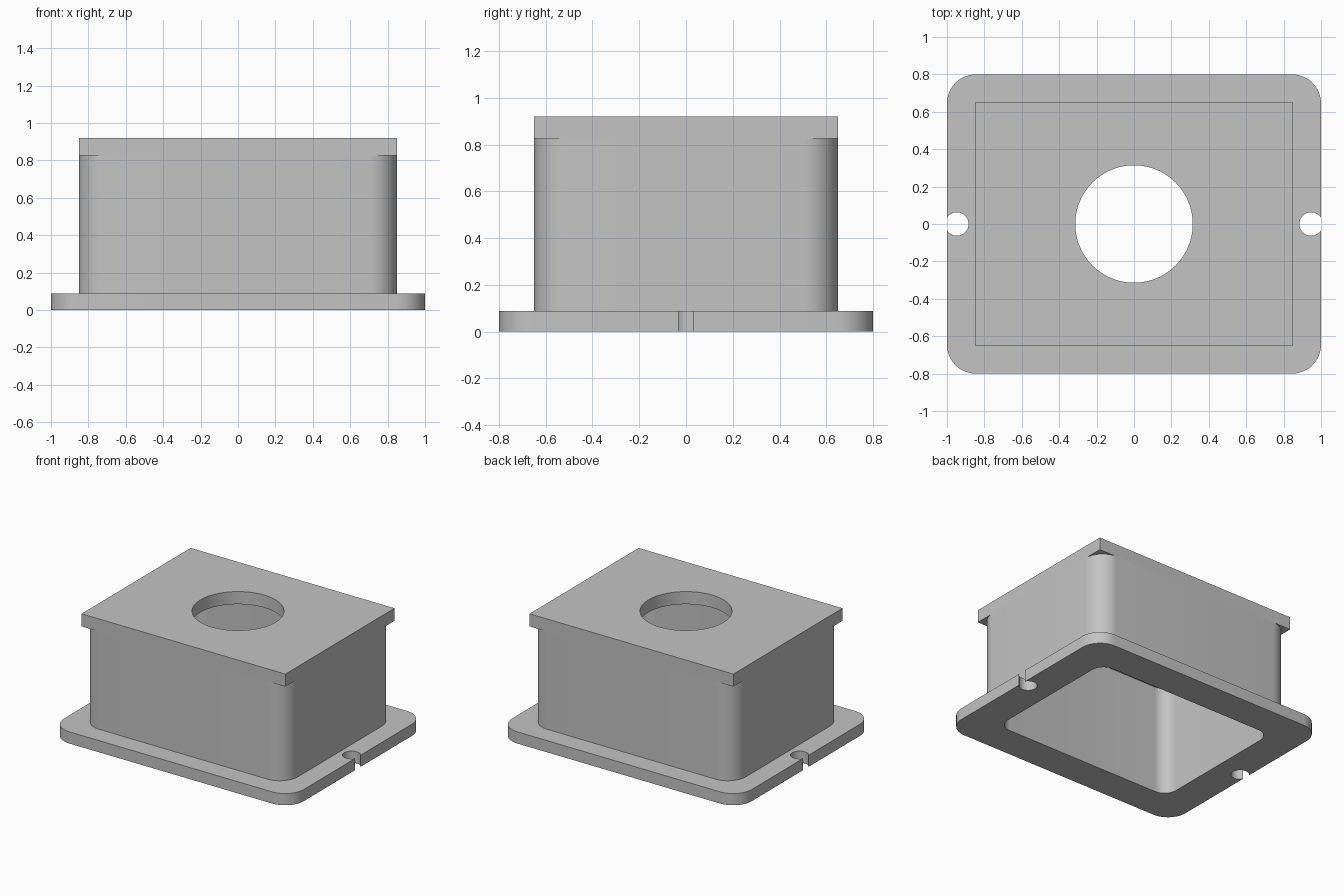
import bpy
import bmesh
from math import cos, sin, pi, radians

default = bpy.data.objects.get("Cube")
if default:
    bpy.data.objects.remove(default, do_unlink=True)

FLANGE_TOP, LID_BOTTOM, LID_TOP = 0.088, 0.825, 0.92

# One flat grey for the whole housing
grey = bpy.data.materials.new("plain grey")
grey.use_nodes = True
colour = (0.55, 0.55, 0.55, 1)
grey.diffuse_color = colour
grey.node_tree.nodes["Principled BSDF"].inputs["Base Color"].default_value = colour


def rounded_rect(hx, hy, r, steps=12):
    """Outline of a rectangle with rounded corners."""
    points = []
    for i, (sx, sy) in enumerate([(1, 1), (-1, 1), (-1, -1), (1, -1)]):
        for k in range(steps + 1):
            a = (i + k / steps) * pi / 2
            points.append((sx * (hx - r) + r * cos(a), sy * (hy - r) + r * sin(a)))
    return points


def circle(cx, r, steps=64):
    return [(cx + r * cos(2 * pi * k / steps), r * sin(2 * pi * k / steps))
            for k in range(steps)]


def prism(name, outline, z0, z1):
    """Solid raised from an outline."""
    bm = bmesh.new()
    base = bm.faces.new([bm.verts.new((x, y, z0)) for x, y in outline])
    raised = bmesh.ops.extrude_face_region(bm, geom=[base], use_keep_orig=True)
    for v in raised["geom"]:
        if isinstance(v, bmesh.types.BMVert):
            v.co.z = z1
    bmesh.ops.recalc_face_normals(bm, faces=bm.faces)
    mesh = bpy.data.meshes.new(name)
    bm.to_mesh(mesh)
    bm.free()
    mesh.materials.append(grey)
    obj = bpy.data.objects.new(name, mesh)
    bpy.context.collection.objects.link(obj)
    return obj


def cut(obj, outlines):
    """Cut through holes, then smooth the curved sides."""
    bpy.ops.object.select_all(action="DESELECT")
    obj.select_set(True)
    bpy.context.view_layer.objects.active = obj
    for outline in outlines:
        cutter = prism("cutter", outline, -0.5, 1.5)
        cutter.hide_render = True
        mod = obj.modifiers.new("hole", "BOOLEAN")
        mod.operation = "DIFFERENCE"
        mod.solver = "EXACT"
        mod.object = cutter
        bpy.ops.object.modifier_apply(modifier=mod.name)
        bpy.data.objects.remove(cutter, do_unlink=True)
    bpy.ops.object.shade_smooth_by_angle(angle=radians(30))


cavity = rounded_rect(0.75, 0.55, 0.1)

# Mounting flange with an open notch at each end
flange = prism("mounting_flange", rounded_rect(1, 0.8, 0.155), 0, FLANGE_TOP)
cut(flange, [cavity, circle(0.947, 0.0625), circle(-0.947, 0.0625)])

# Hollow box walls with rounded corners
walls = prism("box_walls", rounded_rect(0.85, 0.65, 0.15), FLANGE_TOP, LID_BOTTOM)
cut(walls, [cavity])

# Square-cornered lid with a round opening
lid = prism("lid", [(-0.85, -0.65), (0.85, -0.65), (0.85, 0.65), (-0.85, 0.65)],
            LID_BOTTOM, LID_TOP)
cut(lid, [circle(0, 0.314, 96)])
